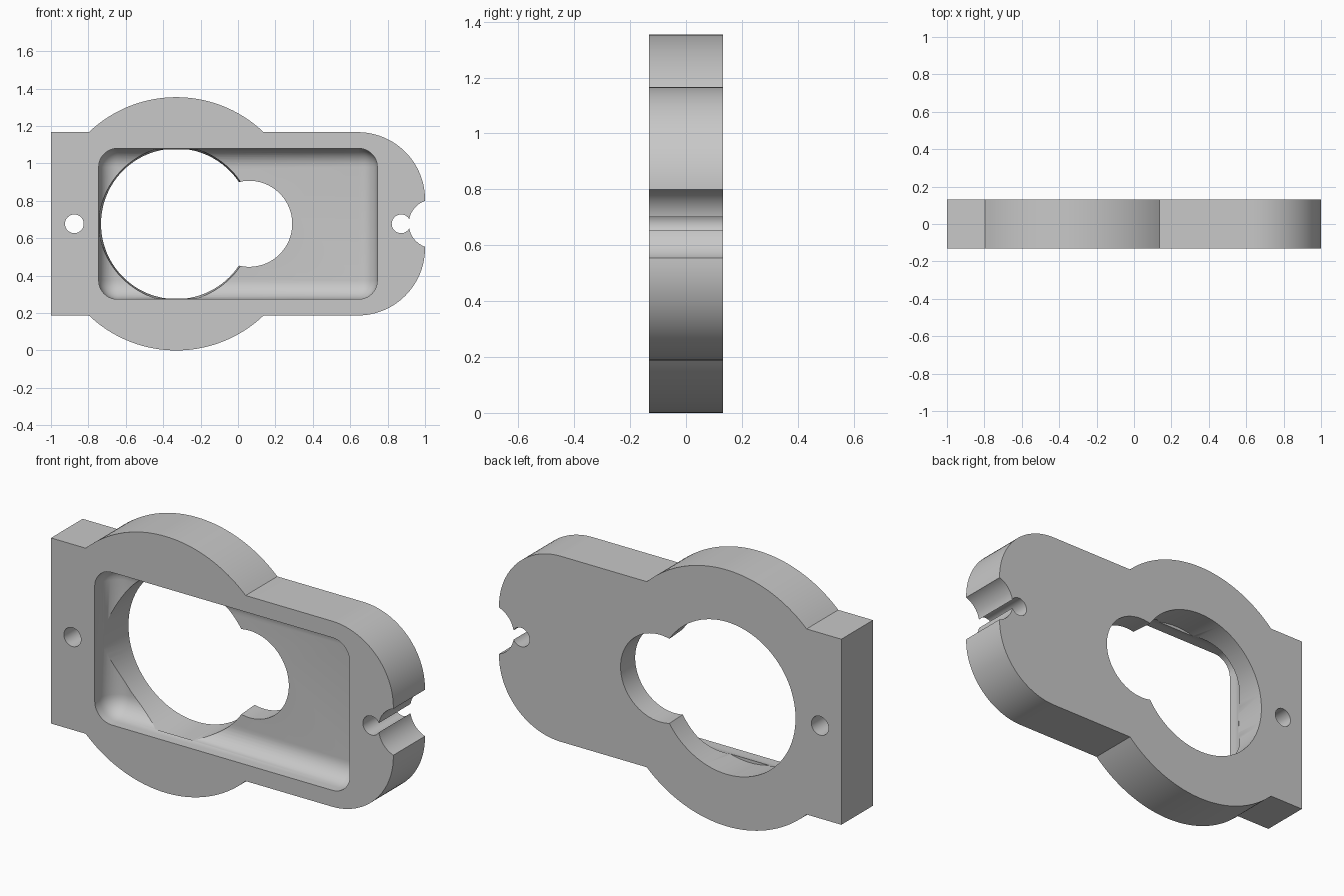
import bpy, bmesh
from math import sin, cos, asin, pi, radians
from mathutils import Matrix, Vector

cube = bpy.data.objects.get("Cube")
if cube:
    bpy.data.objects.remove(cube, do_unlink=True)

MID = 0.677          # height of the horizontal centre line
HALF_T = 0.132       # half thickness of the plate
HALF_H = 0.49        # half height of the straight body
BORE_X = -0.33       # centre of the large bore and the round flange

grey = bpy.data.materials.new("plain grey")
grey.use_nodes = True
colour = (0.58, 0.58, 0.58, 1)
grey.diffuse_color = colour
grey.node_tree.nodes["Principled BSDF"].inputs["Base Color"].default_value = colour


def finish(bm, name):
    bmesh.ops.recalc_face_normals(bm, faces=bm.faces)
    mesh = bpy.data.meshes.new(name)
    bm.to_mesh(mesh)
    bm.free()
    obj = bpy.data.objects.new(name, mesh)
    bpy.context.collection.objects.link(obj)
    mesh.materials.append(grey)
    return obj


def arc(cx, cz, r, start, end, steps):
    return [(cx + r * cos(start + (end - start) * i / steps),
             cz + r * sin(start + (end - start) * i / steps)) for i in range(steps + 1)]


def round_cutter(name, x, r_front, r_back, y0=-0.3, y1=0.3, segments=96):
    bm = bmesh.new()
    place = Matrix.Translation((x, (y0 + y1) / 2, MID)) @ Matrix.Rotation(-pi / 2, 4, 'X')
    bmesh.ops.create_cone(bm, cap_ends=True, segments=segments, radius1=r_front,
                          radius2=r_back, depth=y1 - y0, matrix=place)
    return finish(bm, name)


# Plate outline: square left end, round flange, rounded right corners
a = asin(HALF_H / MID)
corner = 0.36
low, high = MID - HALF_H, MID + HALF_H
outline = [(-1, high), (-1, low)]
outline += arc(BORE_X, MID, MID, pi + a, 2 * pi - a, 40)
outline += arc(1 - corner, low + corner, corner, -pi / 2, 0, 24)
outline += arc(1 - corner, high - corner, corner, 0, pi / 2, 24)
outline += arc(BORE_X, MID, MID, a, pi - a, 40)
bm = bmesh.new()
face = bm.faces.new([bm.verts.new((x, -HALF_T, z)) for x, z in outline])
side = bmesh.ops.extrude_face_region(bm, geom=[face])
bmesh.ops.translate(bm, vec=Vector((0, 2 * HALF_T, 0)),
                    verts=[v for v in side["geom"] if isinstance(v, bmesh.types.BMVert)])
if len(bm.faces) == len(outline) + 1:      # close the front if the extrusion consumed it
    bmesh.ops.holes_fill(bm, edges=[e for e in bm.edges if e.is_boundary])
plate = finish(bm, "mounting_plate")

# Front pocket with rounded corners and a filleted floor
bm = bmesh.new()
size = Matrix.Diagonal((1.49, 0.6, 0.806, 1))
bmesh.ops.create_cube(bm, size=1, matrix=Matrix.Translation((0, -0.29, MID)) @ size)
bmesh.ops.bevel(bm, geom=bm.edges[:], offset=0.1, segments=10, profile=0.5, affect='EDGES')
pocket = finish(bm, "pocket_cutter")

# Side bore, tapered main bore, screw holes and the end notch
cutters = [
    pocket,
    round_cutter("side_bore_cutter", 0.06, 0.23, 0.23),
    round_cutter("bore_cutter", BORE_X, 0.414, 0.402, y0=-0.06, y1=0.14),
    round_cutter("left_screw_cutter", -0.875, 0.05, 0.05, segments=40),
    round_cutter("right_screw_cutter", 0.872, 0.05, 0.05, segments=40),
    round_cutter("notch_cutter", 1.043, 0.13, 0.13, segments=64),
]
bpy.context.view_layer.objects.active = plate
for cutter in cutters:
    cutter.hide_render = True
    mod = plate.modifiers.new(cutter.name, 'BOOLEAN')
    mod.operation = 'DIFFERENCE'
    mod.solver = 'EXACT'
    mod.use_hole_tolerant = True
    mod.object = cutter
    bpy.ops.object.modifier_apply(modifier=mod.name)
    bpy.data.objects.remove(cutter, do_unlink=True)

# Smooth curved walls, keep the rims sharp
bpy.ops.object.select_all(action='DESELECT')
plate.select_set(True)
bpy.ops.object.shade_smooth_by_angle(angle=radians(25))
